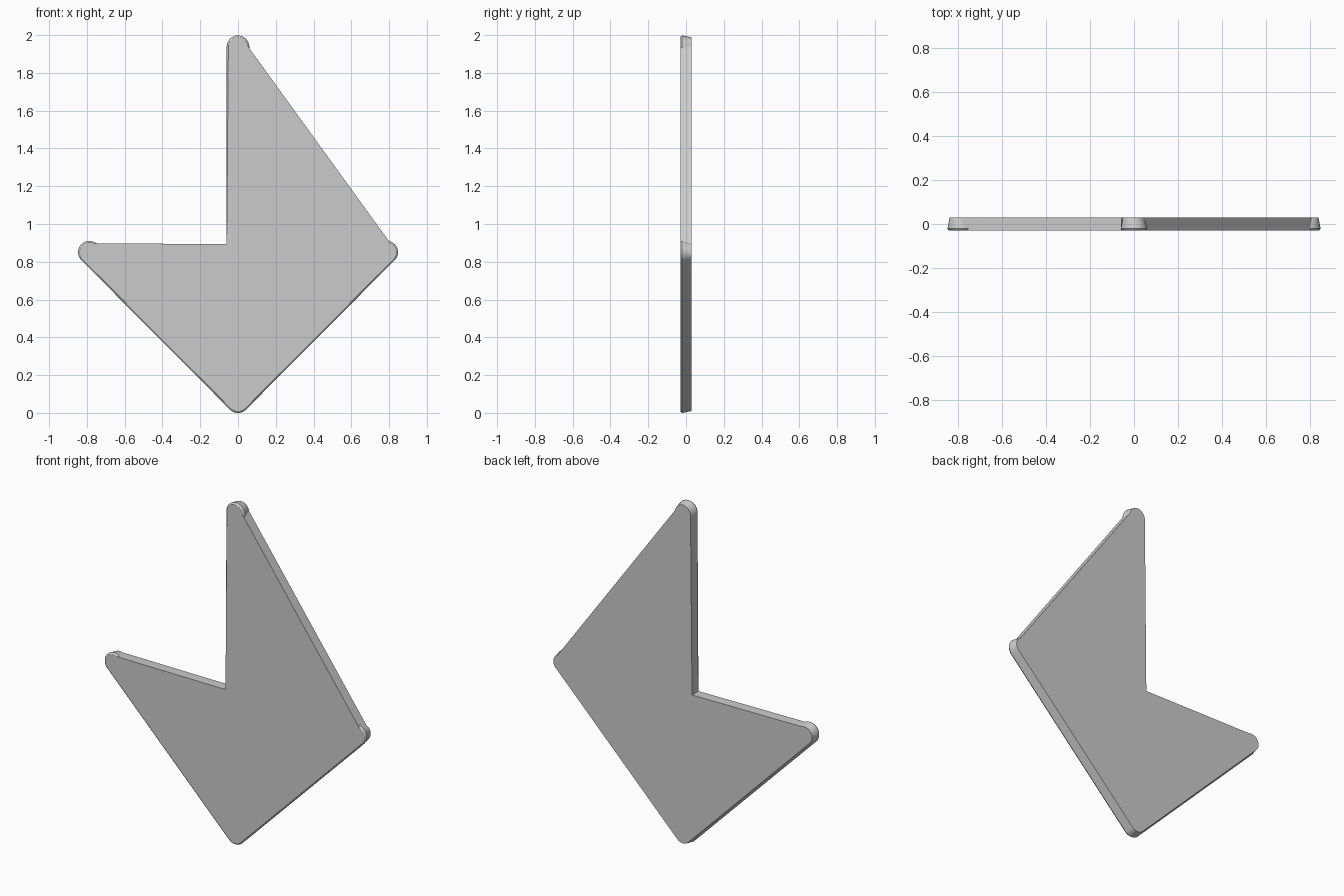
import bpy, bmesh
from math import sin, cos, acos, radians, degrees

if "Cube" in bpy.data.objects:
    bpy.data.objects.remove(bpy.data.objects["Cube"])

N = 14  # segments per rounded tip


def arc(cx, cz, r, a0, a1):
    return [(cx + r * cos(radians(a0 + (a1 - a0) * i / N)),
             cz + r * sin(radians(a0 + (a1 - a0) * i / N))) for i in range(N + 1)]


def trim(d, r):
    # half angle where a straight edge at distance d cuts a tip of radius r
    return degrees(acos(min(1.0, d / r)))


def outline(r):
    # bottom tip, right tip, top tip, inner notch corner, left tip
    slope = 36
    t = trim(0.044, r)
    pts = arc(0, 0.062, r, 225, 315)
    pts += arc(0.787, 0.853, r, -45, slope + t)
    pts += arc(0, 1.94, r, slope - t, 180)
    pts.append((-0.06, 0.895))
    pts += arc(-0.787, 0.853, r, 90 - trim(0.047, r), 225)
    return pts


# Plate lofted front to back: rounded front rim, then a slight draft
bm = bmesh.new()
rings = []
for y, r in [(-0.03, 0.051), (-0.027, 0.056), (-0.02, 0.06), (0.03, 0.05)]:
    rings.append([bm.verts.new((x, y, z)) for x, z in outline(r)])
n = len(rings[0])
for a, b in zip(rings, rings[1:]):
    for i in range(n):
        j = (i + 1) % n
        bm.faces.new((a[i], a[j], b[j], b[i]))
bm.faces.new(rings[0])
bm.faces.new(rings[-1][::-1])
low = min(v.co.z for v in bm.verts)
bmesh.ops.translate(bm, verts=bm.verts, vec=(0, 0, -low))
bmesh.ops.recalc_face_normals(bm, faces=bm.faces)

mesh = bpy.data.meshes.new("pointer_plate")
bm.to_mesh(mesh)
bm.free()
plate = bpy.data.objects.new("pointer_plate", mesh)
bpy.context.collection.objects.link(plate)
bpy.context.view_layer.objects.active = plate
plate.select_set(True)
bpy.ops.object.shade_smooth_by_angle(angle=radians(30))
